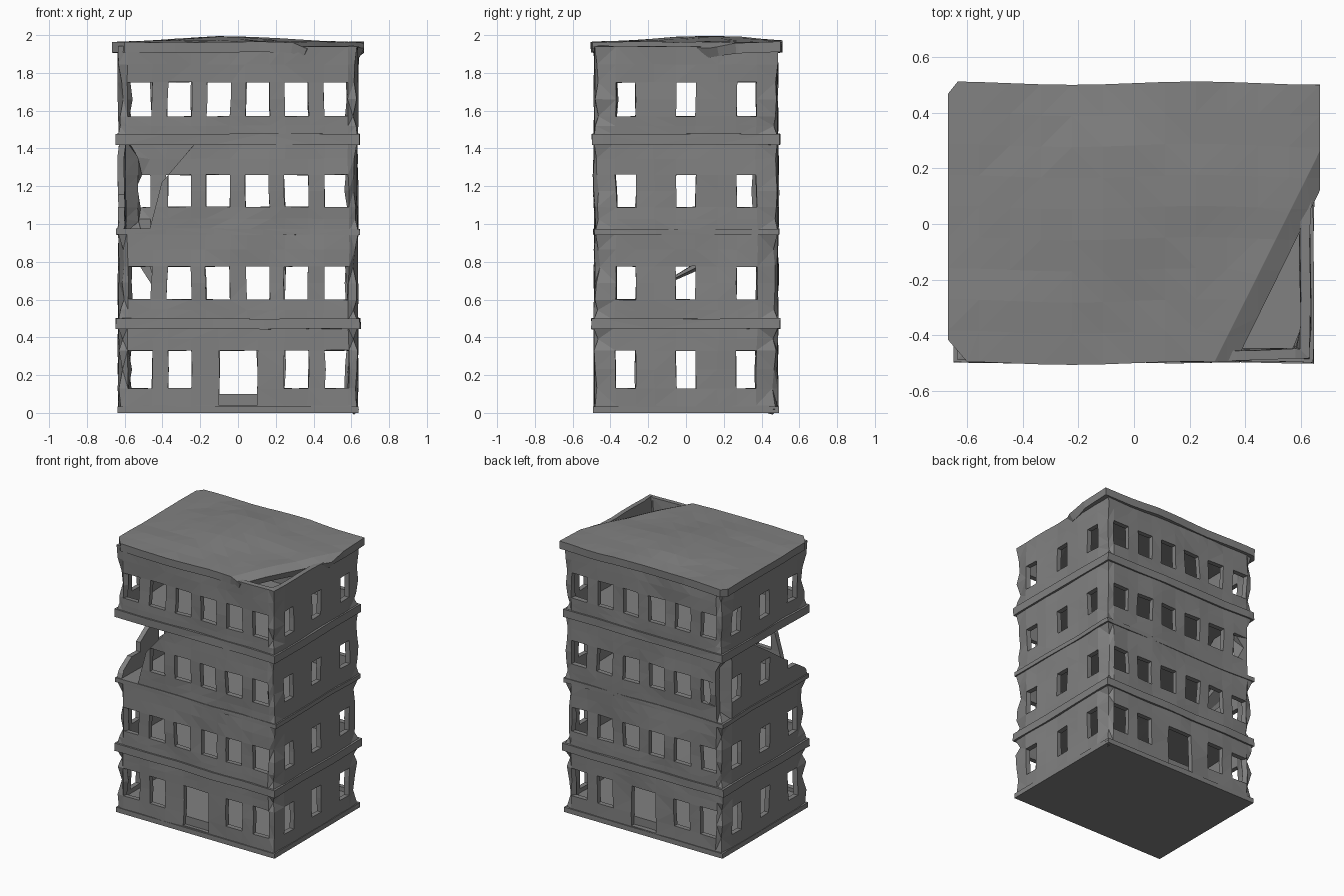
import bpy, bmesh, math, random
from mathutils import Vector, noise

random.seed(4)
cube = bpy.data.objects.get("Cube")
if cube:
    bpy.data.objects.remove(cube, do_unlink=True)

concrete = bpy.data.materials.new("concrete_grey")
concrete.use_nodes = True
GREY = (0.22, 0.22, 0.22, 1)
concrete.diffuse_color = GREY
concrete.node_tree.nodes["Principled BSDF"].inputs["Base Color"].default_value = GREY

HX, HY, WALL = 0.632, 0.485, 0.035
COLS_X = [-0.52, -0.31, -0.105, 0.105, 0.31, 0.52]
COLS_Y = [-0.32, 0, 0.32]
HALF_X, HALF_Y = 0.063, 0.053
DOOR = 0.1


def finish(name, bm, thickness=0):
    bmesh.ops.triangulate(bm, faces=bm.faces)
    mesh = bpy.data.meshes.new(name)
    bm.to_mesh(mesh)
    bm.free()
    mesh.materials.append(concrete)
    ob = bpy.data.objects.new(name, mesh)
    bpy.context.collection.objects.link(ob)
    if thickness:
        mod = ob.modifiers.new("thickness", "SOLIDIFY")
        mod.thickness, mod.offset = thickness, -1
        mod.use_even_offset = True
    return ob


def perimeter(hx, hy, xs, ys):
    """Outline points, counter-clockwise from the front right corner of the model."""
    front = [(x, -hy) for x in [-hx, *xs]]
    side = [(hx, y) for y in [-hy, *ys]]
    return front + side + [(-x, -y) for x, y in front] + [(-x, -y) for x, y in side]


def warp(co, amount):
    """Uneven, slightly buckled surface."""
    n = noise.noise_vector(co * 4.0) * amount
    return co + Vector((n.x, n.y, n.z * 0.3))


def ring(bm, pts, levels, skip=None):
    rows = [[bm.verts.new((x, y, z)) for x, y in pts] for z in levels]
    count = len(pts)
    for low, high in zip(rows, rows[1:]):
        for i in range(count):
            j = (i + 1) % count
            quad = (low[i], low[j], high[j], high[i])
            mid = sum((v.co for v in quad), Vector()) / 4
            if not (skip and skip(mid)):
                bm.faces.new(quad)
    return rows


def slab(name, hx, hy, z0, z1, amount):
    bm = bmesh.new()
    xs = [hx * k / 5 for k in (-4.6, -3, -1, 1, 3, 4.6)]
    ys = [hy * k / 4 for k in (-3.5, -1.3, 1.3, 3.5)]
    rows = ring(bm, perimeter(hx, hy, xs, ys), [z0, z1])
    bm.faces.new(rows[0][::-1])
    bm.faces.new(rows[1])
    if amount:
        for v in bm.verts:
            v.co = warp(v.co, amount)
    return finish(name, bm)


def storey(name, z0, z1, low, high, ground=False, broken=False):
    """Hollow wall ring with window openings."""
    columns = [c for c in COLS_X if not ground or abs(c) > 0.2]
    xs = [c + s * HALF_X for c in columns for s in (-1, 1)]
    if ground:
        xs += [-DOOR, 0, DOOR]
    xs = sorted(xs)
    ys = [c + s * HALF_Y for c in COLS_Y for s in (-1, 1)]
    ys = sorted(ys + [-0.17, 0.17])
    levels = [z0, 0.04 if ground else (z0 + low) / 2, low,
              (low + high) / 2, high, (high + z1) / 2, z1]

    def opening(p):
        if abs(p.y) > HY - 0.01:
            if ground and abs(p.x) < DOOR and 0.04 < p.z < high:
                return True
            return low < p.z < high and any(abs(p.x - c) < HALF_X for c in columns)
        return low < p.z < high and any(abs(p.y - c) < HALF_Y for c in COLS_Y)

    bm = bmesh.new()
    ring(bm, perimeter(HX, HY, xs, ys), levels, opening)
    bmesh.ops.delete(bm, geom=[v for v in bm.verts if not v.link_faces], context="VERTS")
    if broken:
        break_corner(bm)
    for v in bm.verts:
        x, y, z = v.co
        corner = abs(x) > HX - 0.01 and abs(y) > HY - 0.01
        inside = z0 + 0.01 < z < z1 - 0.01
        v.co = warp(v.co, 0.012)
        # Crushed corners between the ledges
        if corner and inside:
            dent = random.uniform(0.0, 0.03)
            if broken and x < 0 < y:
                dent = 0.06
            v.co.x -= math.copysign(dent, x)
            v.co.y -= math.copysign(dent, y)
    return finish(name, bm, WALL)


def break_corner(bm):
    """Tear the front corner out of the wall along slanted lines."""
    tears = [
        (1, -HY, (-0.47, 0, 0.97), (-0.41, 0, 1.22), (1, 0, 0)),
        (1, -HY, (-0.41, 0, 1.22), (-0.22, 0, 1.43), (1, 0, 0)),
        (0, -HX, (0, 0.14, 1.43), (0, -0.5, 1.0), (0, 1, 0)),
    ]
    for axis, place, a, b, keep in tears:
        a, b = Vector(a), Vector(b)
        across = Vector([1.0 if k == axis else 0.0 for k in range(3)])
        normal = (b - a).cross(across)
        if normal.dot(Vector(keep)) > 0:
            normal.negate()
        faces = [f for f in bm.faces if abs(f.calc_center_median()[axis] - place) < 0.01]
        geom = set(faces) | {e for f in faces for e in f.edges} | {v for f in faces for v in f.verts}
        bmesh.ops.bisect_plane(bm, geom=list(geom), plane_co=a, plane_no=normal)
        torn = [f for f in bm.faces
                if abs(f.calc_center_median()[axis] - place) < 0.01
                and (f.calc_center_median() - a).dot(normal) > 0]
        bmesh.ops.delete(bm, geom=torn, context="FACES")


def roof():
    """Sagging roof sheet with one corner broken away."""
    bm = bmesh.new()
    bmesh.ops.create_grid(bm, x_segments=12, y_segments=9, size=1)
    for v in bm.verts:
        v.co.x *= 0.668
        v.co.y = v.co.y * 0.503 + 0.003

    def cut(a, b, clear):
        a, b = Vector((*a, 0)), Vector((*b, 0))
        normal = (b - a).cross(Vector((0, 0, 1))).normalized()
        bmesh.ops.bisect_plane(bm, geom=bm.verts[:] + bm.edges[:] + bm.faces[:],
                               plane_co=a, plane_no=normal, clear_outer=clear)
        return a, normal

    # Rounded-off corners
    cut((-0.67, -0.42), (-0.6, -0.5), True)
    cut((-0.63, 0.51), (-0.67, 0.46), True)
    # Sloping fracture: crest line, then the broken edge
    crest, normal = cut((0.3, -0.48), (0.585, 0.1), False)
    cut((0.37, -0.49), (0.655, 0.1), True)
    for v in bm.verts:
        x, y, _ = v.co
        fall = max(0.0, (v.co - crest).dot(normal))
        bulge = math.exp(-8 * ((x + 0.05) ** 2 + (y - 0.12) ** 2))
        rough = noise.noise(Vector((x, y, 0.4)) * 5)
        v.co.z = 1.963 + 0.033 * bulge + 0.008 * rough - 0.5 * fall
        v.co.y += 0.006 * math.sin(7 * x)
    for f in bm.faces:
        if f.normal.z < 0:
            f.normal_flip()
    return finish("roof", bm, 0.055)


# Base and ground floor
slab("plinth", 0.638, 0.492, 0, 0.035, 0)
slab("ground_floor_slab", 0.605, 0.455, 0.03, 0.1, 0)

# Storeys
storey("ground_storey", 0.02, 0.45, 0.13, 0.33, ground=True)
storey("second_storey", 0.49, 0.955, 0.6, 0.775)
storey("third_storey", 0.965, 1.43, 1.09, 1.26, broken=True)
storey("top_storey", 1.47, 1.94, 1.57, 1.75)

# Ledges that also close each floor
slab("lower_ledge", 0.645, 0.497, 0.445, 0.5, 0.012)
slab("middle_ledge", 0.64, 0.49, 0.943, 0.974, 0.012)
slab("upper_ledge", 0.645, 0.497, 1.42, 1.477, 0.012)

roof()
